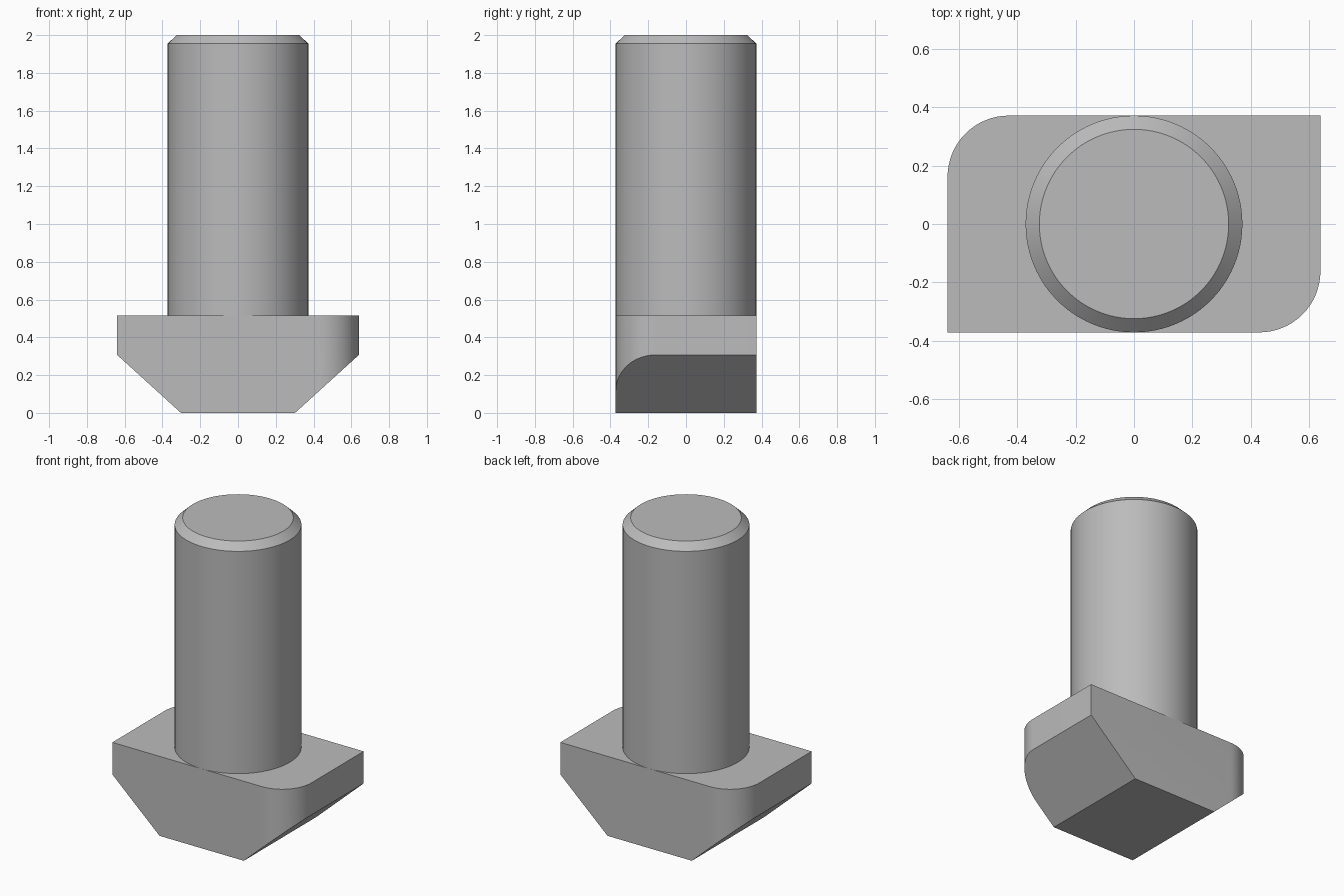
import bpy, bmesh, math
from mathutils import Vector

cube = bpy.data.objects.get("Cube")
if cube:
    bpy.data.objects.remove(cube, do_unlink=True)

HALF_X, HALF_Y = 0.64, 0.372      # head half sizes
HEAD_TOP, SLOPE_TOP = 0.515, 0.307
FOOT_X, FILLET = 0.302, 0.21
RADIUS, TIP_RADIUS = 0.372, 0.325
SHOULDER, TIP = 1.955, 2.0

steel = bpy.data.materials.new("grey steel")
steel.use_nodes = True
GREY = (0.5, 0.5, 0.5, 1)
steel.diffuse_color = GREY
steel.node_tree.nodes["Principled BSDF"].inputs["Base Color"].default_value = GREY


def finish(bm, name):
    bmesh.ops.recalc_face_normals(bm, faces=bm.faces)
    mesh = bpy.data.meshes.new(name)
    bm.to_mesh(mesh)
    bm.free()
    obj = bpy.data.objects.new(name, mesh)
    bpy.context.collection.objects.link(obj)
    mesh.materials.append(steel)
    bpy.ops.object.select_all(action='DESELECT')
    obj.select_set(True)
    bpy.context.view_layer.objects.active = obj
    bpy.ops.object.shade_smooth_by_angle(angle=math.radians(25))
    return obj


# Head: plan outline with two opposite rounded corners, extruded upward
half = [(HALF_X, HALF_Y)]
half += [(-HALF_X + FILLET - FILLET * math.sin(a), HALF_Y - FILLET + FILLET * math.cos(a))
         for a in (math.pi / 2 * i / 16 for i in range(17))]
outline = half + [(-x, -y) for x, y in half]
bm = bmesh.new()
base = bm.faces.new([bm.verts.new((x, y, 0)) for x, y in outline])
top = bmesh.ops.extrude_face_region(bm, geom=[base], use_keep_orig=True)["geom"]
bmesh.ops.translate(bm, vec=(0, 0, HEAD_TOP),
                    verts=[v for v in top if isinstance(v, bmesh.types.BMVert)])

# Sloped undersides: slice both ends away and cap the cuts
for side in (1, -1):
    normal = Vector((side * SLOPE_TOP, 0, FOOT_X - HALF_X))
    cut = bmesh.ops.bisect_plane(bm, geom=bm.verts[:] + bm.edges[:] + bm.faces[:],
                                 plane_co=(side * FOOT_X, 0, 0), plane_no=normal,
                                 clear_outer=True)["geom_cut"]
    bmesh.ops.contextual_create(bm, geom=[e for e in cut if isinstance(e, bmesh.types.BMEdge)])
finish(bm, "t_shaped_head")

# Shank: cylinder with a chamfered tip, open where it meets the head
bm = bmesh.new()
profile = [(RADIUS, HEAD_TOP), (RADIUS, SHOULDER), (TIP_RADIUS, TIP)]
points = [bm.verts.new((r, 0, z)) for r, z in profile]
edges = [bm.edges.new(pair) for pair in zip(points, points[1:])]
bmesh.ops.spin(bm, geom=points + edges, cent=(0, 0, 0), axis=(0, 0, 1),
               angle=math.tau, steps=96, use_merge=True)
bmesh.ops.remove_doubles(bm, verts=bm.verts, dist=0.0001)
rim = [e for e in bm.edges if all(v.co.z > TIP - 0.001 for v in e.verts)]
bmesh.ops.contextual_create(bm, geom=rim)
finish(bm, "shank")
